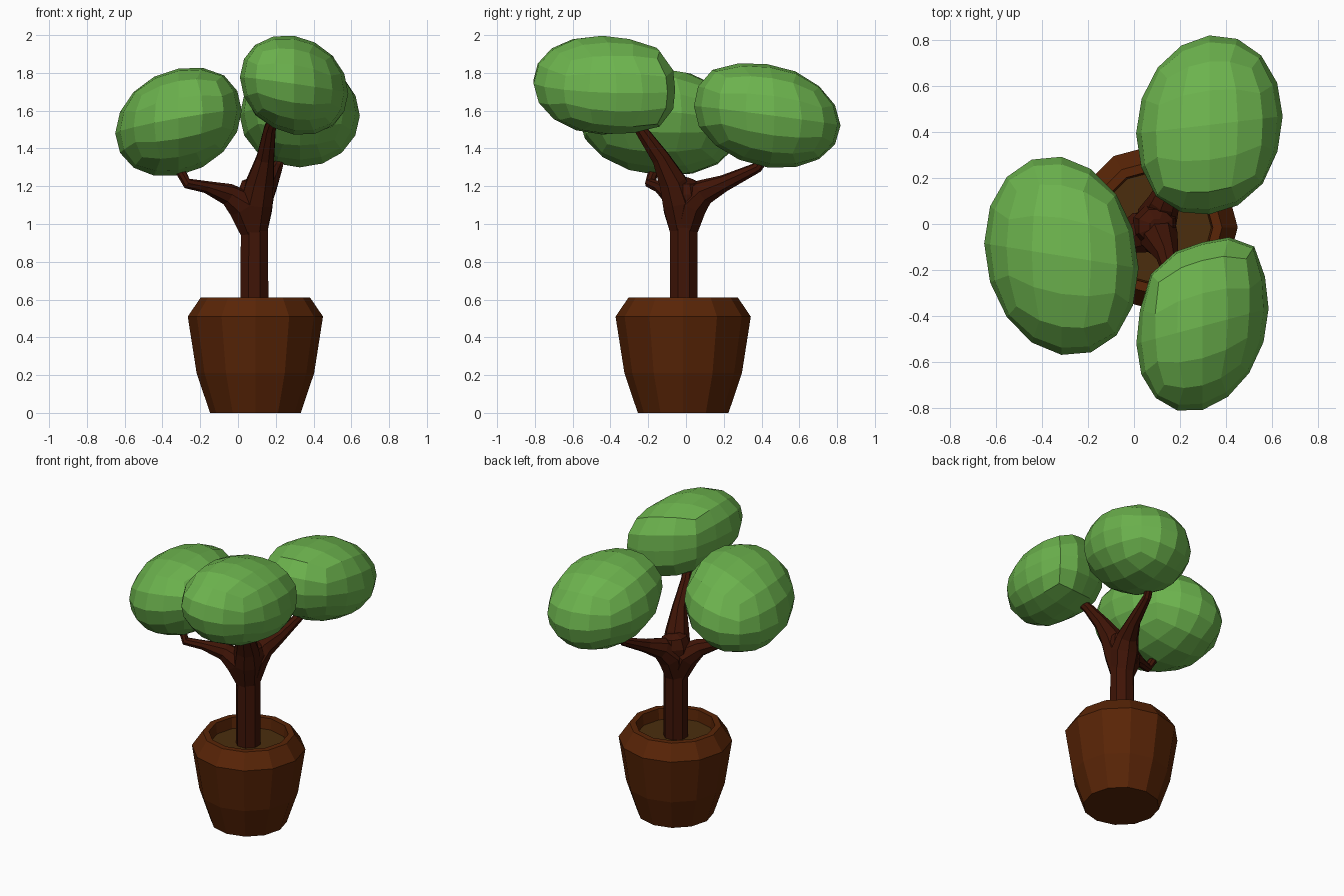
import bpy, bmesh, math
from mathutils import Vector, Matrix

if "Cube" in bpy.data.objects:
    bpy.data.objects.remove(bpy.data.objects["Cube"])


def material(name, rgb):
    m = bpy.data.materials.new(name)
    m.diffuse_color = (*rgb, 1)
    m.use_nodes = True
    m.node_tree.nodes["Principled BSDF"].inputs["Base Color"].default_value = m.diffuse_color
    return m


GREEN = material("leaf_green", (0.15, 0.45, 0.075))
CLAY = material("clay", (0.1, 0.018, 0.002))
BARK = material("bark", (0.05, 0.007, 0.002))
EARTH = material("earth", (0.07, 0.027, 0.004))
CX, CY = 0.092, -0.015          # axis of the pot


def finish(name, bm, mat):
    bmesh.ops.recalc_face_normals(bm, faces=bm.faces)
    me = bpy.data.meshes.new(name)
    bm.to_mesh(me)
    bm.free()
    me.materials.append(mat)
    ob = bpy.data.objects.new(name, me)
    bpy.context.collection.objects.link(ob)
    return ob


def skin_rings(bm, rings):
    """Bridge successive rings of vertices with quads."""
    n = len(rings[0])
    for a, b in zip(rings, rings[1:]):
        for i in range(n):
            j = (i + 1) % n
            bm.faces.new((a[i], a[j], b[j], b[i]))


def lathe(name, profile, sides, mat):
    bm = bmesh.new()
    rings = [[bm.verts.new((CX + r * math.cos(2 * math.pi * i / sides),
                            CY + r * math.sin(2 * math.pi * i / sides), z))
              for i in range(sides)] for r, z in profile]
    skin_rings(bm, rings)
    bm.faces.new(rings[0])
    bm.faces.new(rings[-1])
    return finish(name, bm, mat)


def limb(name, path, sides=8):
    """Tapered tube through (x, y, z, radius) points."""
    bm = bmesh.new()
    pts = [Vector(p[:3]) for p in path]
    side, tan, rings = Vector((1, 0, 0)), Vector((0, 0, 1)), []
    for k, p in enumerate(pts):
        t = (pts[min(k + 1, len(pts) - 1)] - pts[max(k - 1, 0)]).normalized()
        side = tan.rotation_difference(t) @ side
        tan = t
        other = t.cross(side)
        ring = []
        for i in range(sides):
            a = 2 * math.pi * (i + 0.5) / sides
            ring.append(bm.verts.new(p + path[k][3] * (math.cos(a) * side + math.sin(a) * other)))
        rings.append(ring)
    skin_rings(bm, rings)
    bm.faces.new(rings[0])
    bm.faces.new(rings[-1])
    return finish(name, bm, BARK)


def foliage(name, centre, half, lean, blunt, k):
    """Quad sphere sheared to an ellipsoid (lean = xy, xz, yz), fuller towards blunt."""
    hx, hy, hz = half
    xy, xz, yz = lean
    a, b = xy / hx, xz / hx
    c = math.sqrt(hy * hy - a * a)
    d = (yz - a * b) / c
    e = math.sqrt(hz * hz - b * b - d * d)
    shape = Matrix(((hx, 0, 0), (a, c, 0), (b, d, e)))
    blunt = Vector(blunt).normalized()
    bm = bmesh.new()
    bmesh.ops.create_cube(bm, size=2)
    bmesh.ops.subdivide_edges(bm, edges=bm.edges[:], cuts=3, use_grid_fill=True)
    for v in bm.verts:
        u = Vector([math.tan(q * math.pi / 4) for q in v.co]).normalized()
        full = u / sum(q ** 4 for q in u) ** 0.25
        u = u.lerp(full, k * max(0, u.dot(blunt)))
        v.co = Vector(centre) + shape @ u
    return finish(name, bm, GREEN)


# Pot with bevelled rim, and soil inside
lathe("pot", [(0.24, 0), (0.311, 0.21), (0.358, 0.51), (0.29, 0.61),
              (0.25, 0.61), (0.24, 0.5)], 12, CLAY)
lathe("soil", [(0.238, 0.51), (0.243, 0.535)], 12, EARTH)

# Trunk and three branches that flare out of it
limb("trunk", [(0.087, -0.012, 0.5, 0.08), (0.087, -0.012, 0.98, 0.078),
               (0.088, -0.01, 1.08, 0.092), (0.09, -0.01, 1.16, 0.1),
               (0.095, -0.01, 1.22, 0.08), (0.1, -0.01, 1.24, 0.035)])
limb("left_branch", [(0.08, -0.015, 0.96, 0.072), (0.03, -0.037, 1.1, 0.092),
                     (-0.055, -0.075, 1.158, 0.058), (-0.17, -0.14, 1.196, 0.032),
                     (-0.27, -0.19, 1.215, 0.028), (-0.3, -0.175, 1.27, 0.027),
                     (-0.31, -0.15, 1.36, 0.02)])
limb("front_branch", [(0.085, -0.015, 0.96, 0.074), (0.097, -0.038, 1.11, 0.092),
                      (0.117, -0.07, 1.22, 0.078), (0.145, -0.135, 1.35, 0.05),
                      (0.168, -0.24, 1.5, 0.034), (0.2, -0.32, 1.6, 0.025)])
limb("back_branch", [(0.085, -0.01, 0.96, 0.074), (0.1, 0.028, 1.1, 0.09),
                     (0.13, 0.095, 1.17, 0.07), (0.17, 0.2, 1.215, 0.045),
                     (0.21, 0.38, 1.3, 0.028), (0.24, 0.46, 1.4, 0.02)])

# Three leaf clumps
foliage("left_foliage", (-0.315, -0.138, 1.54), (0.335, 0.433, 0.29),
        (-0.018, 0.02, -0.012), (0.5, -0.2, 0.85), 0.1)
foliage("front_foliage", (0.297, -0.443, 1.735), (0.287, 0.372, 0.265),
        (0.022, -0.012, -0.006), (0, 1, 0), 0.8)
foliage("back_foliage", (0.327, 0.43, 1.573), (0.318, 0.39, 0.278),
        (0.012, 0, -0.02), (0, -0.7, 0.7), 0.3)
